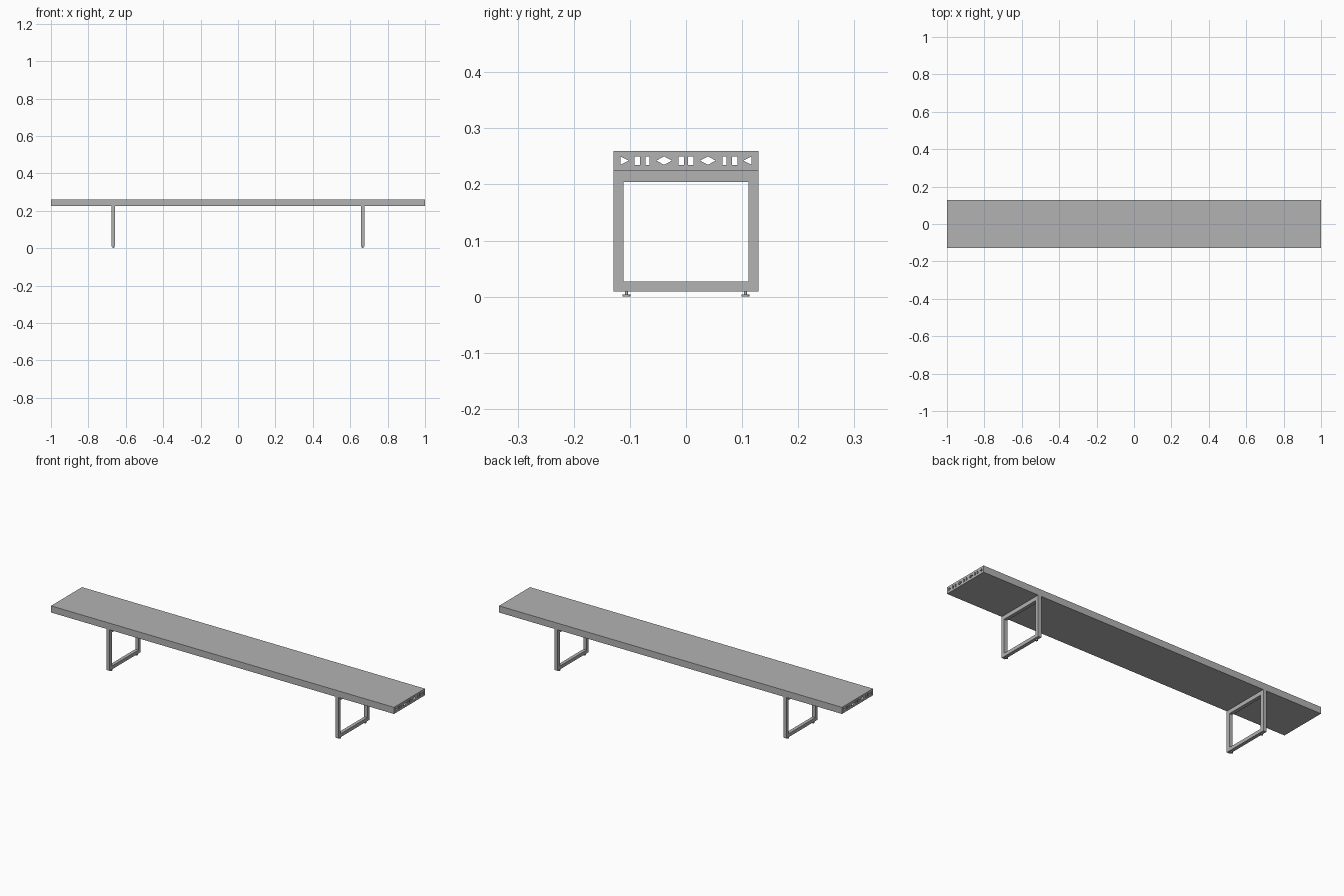
import bpy
import bmesh
from mathutils import Matrix

cube = bpy.data.objects.get("Cube")
if cube:
    bpy.data.objects.remove(cube, do_unlink=True)

GREY = (0.45, 0.45, 0.45, 1.0)
metal = bpy.data.materials.new("grey_metal")
metal.use_nodes = True
metal.diffuse_color = GREY
metal.node_tree.nodes["Principled BSDF"].inputs["Base Color"].default_value = GREY

HALF_Y = 0.129
BOARD_Z = (0.225, 0.26)
MID_Z = 0.2425
HOLE = 0.0075      # half height of the holes
TUBE = 0.018       # thickness of the leg tubing
LEG_X = 0.667


def finish(name, bm):
    bmesh.ops.recalc_face_normals(bm, faces=bm.faces)
    mesh = bpy.data.meshes.new(name)
    bm.to_mesh(mesh)
    bm.free()
    mesh.materials.append(metal)
    obj = bpy.data.objects.new(name, mesh)
    bpy.context.collection.objects.link(obj)
    return obj


def prism(bm, outline, x0, x1):
    """Extrude a (y, z) outline from x0 to x1."""
    face = bm.faces.new([bm.verts.new((x0, y, z)) for y, z in outline])
    new = bmesh.ops.extrude_face_region(bm, geom=[face])["geom"]
    verts = [v for v in new if isinstance(v, bmesh.types.BMVert)]
    bmesh.ops.translate(bm, verts=verts, vec=(x1 - x0, 0, 0))


def rect(y0, y1, z0, z1):
    return [(y0, z0), (y1, z0), (y1, z1), (y0, z1)]


# Hollow board with a row of channels running along its length
bm = bmesh.new()
prism(bm, rect(-HALF_Y, HALF_Y, *BOARD_Z), -1, 1)
board = finish("seat_board", bm)

low, high = MID_Z - HOLE, MID_Z + HOLE
holes = [rect(a, b, low, high) for a, b in
         ((0.004, 0.0135), (0.065, 0.0725), (0.082, 0.0915))]
holes.append([(0.025, MID_Z), (0.039, low), (0.053, MID_Z), (0.039, high)])
holes.append([(0.102, MID_Z), (0.117, low), (0.117, high)])
bm = bmesh.new()
for side in (-1, 1):
    for outline in holes:
        prism(bm, [(side * y, z) for y, z in outline], -1.1, 1.1)
cutter = finish("channel_cutter", bm)
cutter.hide_render = True

cut = board.modifiers.new("channels", "BOOLEAN")
cut.operation = "DIFFERENCE"
cut.solver = "EXACT"
cut.object = cutter
bpy.context.view_layer.objects.active = board
bpy.ops.object.modifier_apply(modifier=cut.name)
bpy.data.objects.remove(cutter, do_unlink=True)


# Rectangular leg loop: four walls between an outer and an inner ring
def leg_frame(name, x):
    bm = bmesh.new()
    outer = rect(-HALF_Y, HALF_Y, 0.009, BOARD_Z[0])
    inner = rect(-HALF_Y + TUBE, HALF_Y - TUBE, 0.009 + TUBE, 0.2045)
    rings = [[bm.verts.new((x + dx, y, z)) for y, z in ring]
             for dx, ring in ((-TUBE / 2, outer), (TUBE / 2, outer),
                              (TUBE / 2, inner), (-TUBE / 2, inner))]
    for r in range(4):
        a, b = rings[r], rings[(r + 1) % 4]
        for i in range(4):
            j = (i + 1) % 4
            bm.faces.new((a[i], a[j], b[j], b[i]))
    finish(name, bm)


# Levelling foot: a disc on a short stem
def foot(name, x, y):
    bm = bmesh.new()
    for radius, z0, z1 in ((0.007, 0, 0.004), (0.0025, 0.004, 0.01)):
        bmesh.ops.create_cone(
            bm, cap_ends=True, segments=24, radius1=radius, radius2=radius,
            depth=z1 - z0, matrix=Matrix.Translation((x, y, (z0 + z1) / 2)))
    obj = finish(name, bm)
    bpy.ops.object.select_all(action="DESELECT")
    obj.select_set(True)
    bpy.context.view_layer.objects.active = obj
    bpy.ops.object.shade_smooth_by_angle()


for side, label in ((1, "left"), (-1, "right")):
    leg_frame(label + "_leg_frame", side * LEG_X)
    for end, place in ((-1, "front"), (1, "back")):
        foot(f"{label}_{place}_foot", side * LEG_X, end * 0.106)
